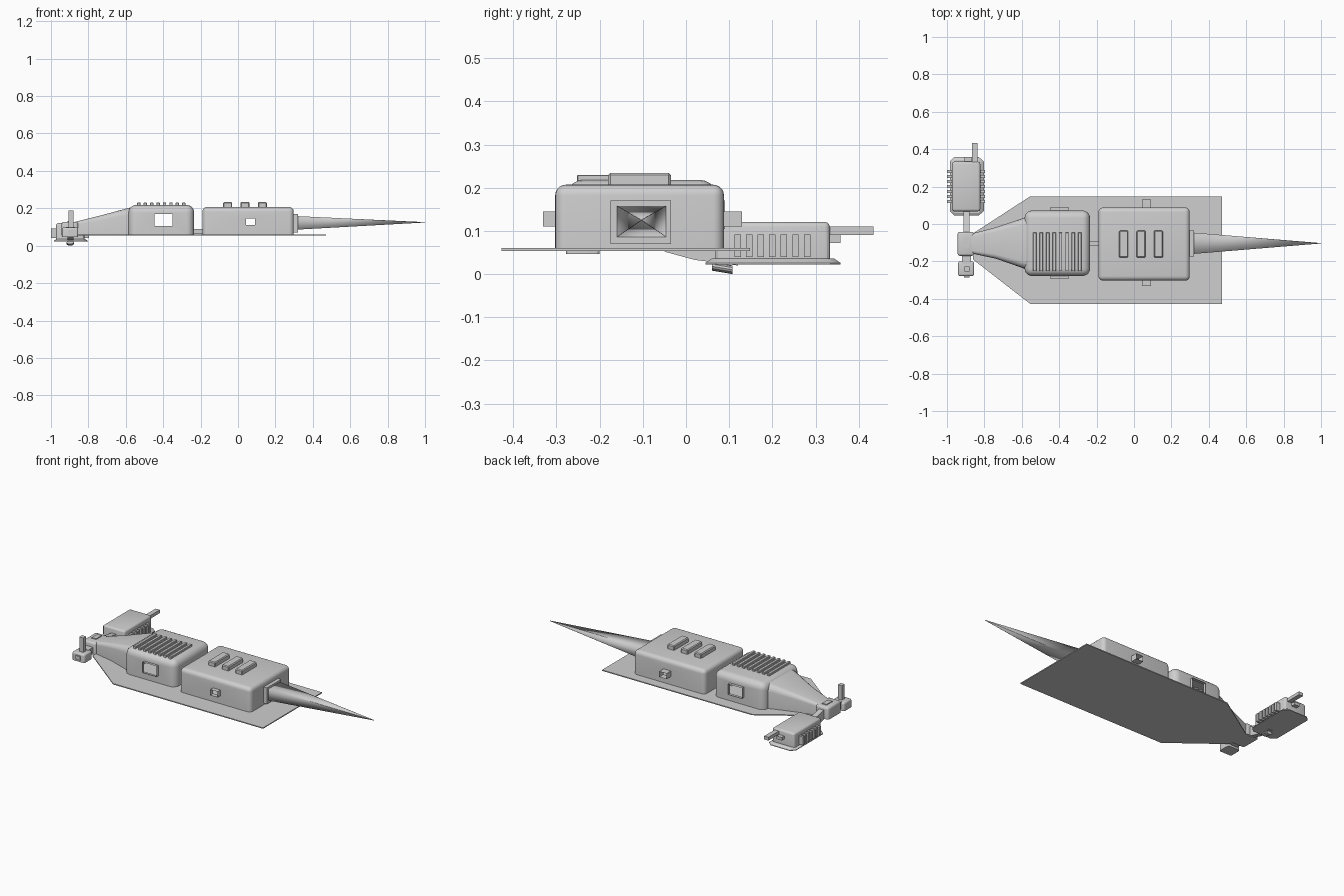
import bpy, bmesh, math
from mathutils import Vector

if "Cube" in bpy.data.objects:
    bpy.data.objects.remove(bpy.data.objects["Cube"])

grey = bpy.data.materials.new("plain grey")
grey.diffuse_color = (0.62, 0.62, 0.62, 1)
grey.use_nodes = True
grey.node_tree.nodes["Principled BSDF"].inputs["Base Color"].default_value = grey.diffuse_color


def finish(name, bm, angle=30):
    bmesh.ops.recalc_face_normals(bm, faces=bm.faces)
    me = bpy.data.meshes.new(name)
    bm.to_mesh(me)
    bm.free()
    me.materials.append(grey)
    ob = bpy.data.objects.new(name, me)
    bpy.context.collection.objects.link(ob)
    bpy.ops.object.select_all(action='DESELECT')
    ob.select_set(True)
    bpy.context.view_layer.objects.active = ob
    bpy.ops.object.shade_smooth_by_angle(angle=math.radians(angle))
    return ob


def box_bm(x, y, z, bevel=0.0, seg=1, keep_bottom=True):
    bm = bmesh.new()
    bmesh.ops.create_cube(bm, size=1)
    for v in bm.verts:
        v.co = Vector([a + (b - a) * (c + 0.5) for (a, b), c in zip((x, y, z), v.co)])
    if bevel:
        edges = [e for e in bm.edges
                 if not keep_bottom or max(v.co.z for v in e.verts) > z[0] + 1e-5]
        bmesh.ops.bevel(bm, geom=edges, offset=bevel, segments=seg, profile=0.5, affect='EDGES')
    return bm


def box(name, x, y, z, bevel=0.0, seg=1):
    return finish(name, box_bm(x, y, z, bevel, seg))


def loft(name, rings, angle=30, caps=True):
    bm = bmesh.new()
    rows = [[bm.verts.new(p) for p in r] for r in rings]
    n = len(rows[0])
    for a, b in zip(rows, rows[1:]):
        for i in range(n):
            j = (i + 1) % n
            bm.faces.new((a[i], a[j], b[j], b[i]))
    if caps:
        bm.faces.new(rows[0])
        bm.faces.new(rows[-1])
    return finish(name, bm, angle)


def section(x, y, z, c):
    # Rectangle across x with its upper corners rounded by c
    pts = [(y[0], z[0]), (y[1], z[0])]
    for cy, start in ((y[1] - c, 0), (y[0] + c, 90)):
        for k in range(5):
            t = math.radians(start + 22.5 * k)
            pts.append((cy + c * math.cos(t), z[1] - c + c * math.sin(t)))
    return [(x, p, q) for p, q in pts]


def rect_y(y, x, z):
    return [(x[0], y, z[0]), (x[1], y, z[0]), (x[1], y, z[1]), (x[0], y, z[1])]


def hollow_body(name, x, y, z, bevel, hx, hz):
    # Rounded shell with matching openings on both long sides
    body = finish(name, box_bm(x, y, z, bevel, 5))
    cutter = finish(name + "_cutter", box_bm(hx, (y[0] - 0.1, y[1] + 0.1), hz))
    cutter.hide_render = True
    mod = body.modifiers.new("opening", 'BOOLEAN')
    mod.operation, mod.solver, mod.object = 'DIFFERENCE', 'EXACT', cutter
    bpy.context.view_layer.objects.active = body
    bpy.ops.object.modifier_apply(modifier=mod.name)
    bpy.data.objects.remove(cutter)
    bm = bmesh.new()
    bm.from_mesh(body.data)
    e = 0.002
    tunnel = []
    for f in bm.faces:
        c = f.calc_center_median()
        if (hx[0] - e < c.x < hx[1] + e and hz[0] - e < c.z < hz[1] + e
                and y[0] + 0.03 < c.y < y[1] - 0.03):
            tunnel.append(f)
    bmesh.ops.delete(bm, geom=tunnel, context='FACES')
    bm.to_mesh(body.data)
    bm.free()


# Thin base plate with tapered nose
outline = [(0.47, -0.427), (0.47, 0.148), (-0.555, 0.148), (-0.86, -0.05),
           (-0.86, -0.19), (-0.555, -0.427)]
loft("base_plate", [[(x, y, z) for x, y in outline] for z in (0.054, 0.06)])

# Two main housings
hollow_body("rear_housing", (-0.19, 0.298), (-0.303, 0.088), (0.06, 0.207), 0.025,
            (0.042, 0.092), (0.11, 0.145))
hollow_body("front_housing", (-0.585, -0.235), (-0.278, 0.072), (0.06, 0.218), 0.04,
            (-0.446, -0.35), (0.105, 0.17))

# Open side sleeves around the openings
for side, a, b in (("front", -0.303, -0.331), ("back", 0.088, 0.13)):
    loft("rear_sleeve_" + side, [rect_y(y, (0.042, 0.092), (0.11, 0.145)) for y in (a, b)],
         caps=False)
for side, a, b in (("front", -0.278, -0.294), ("back", 0.072, 0.09)):
    loft("front_sleeve_" + side, [rect_y(y, (-0.446, -0.35), (0.105, 0.17)) for y in (a, b)],
         caps=False)

# Long pointed spike and its collar
box("spike_collar", (0.29, 0.32), (-0.175, -0.035), (0.07, 0.17))
loft("spike", [[(x, -0.103 + sy * w, zc + sz * h) for sy, sz in
                ((-1, -1), (1, -1), (1, 1), (-1, 1))]
               for x, w, h, zc in ((0.315, 0.057, 0.036, 0.122), (1.0, 0.001, 0.001, 0.125))],
     angle=100)

# Top bars and grille slats
for i in range(3):
    x = -0.055 + 0.0925 * i
    box(f"top_bar_{i}", (x - 0.024, x + 0.024), (-0.18, -0.035), (0.2, 0.234), 0.005)
for i in range(8):
    x = -0.53 + 0.0343 * i
    box(f"grille_slat_{i}", (x - 0.009, x + 0.009), (-0.252, -0.045), (0.208, 0.23), 0.002)

# Link between the housings
box("housing_link", (-0.25, -0.18), (-0.115, -0.09), (0.062, 0.09))

# Tapered neck and head block
loft("neck", [section(-0.56, (-0.25, 0.045), (0.06, 0.208), 0.045),
              section(-0.61, (-0.23, 0.025), (0.06, 0.195), 0.035),
              section(-0.74, (-0.185, -0.018), (0.06, 0.16), 0.025),
              section(-0.88, (-0.155, -0.055), (0.06, 0.125), 0.015)], angle=40)
box("head_block", (-0.943, -0.855), (-0.17, -0.042), (0.055, 0.128), 0.012, 3)
box("head_plate", (-0.912, -0.882), (-0.125, -0.07), (0.125, 0.133))

# Post on its own small base, beside the head
box("post_link", (-0.92, -0.872), (-0.215, -0.16), (0.06, 0.1))
box("post_base", (-0.94, -0.855), (-0.278, -0.2), (0.047, 0.098), 0.01, 3)
box("post", (-0.907, -0.88), (-0.253, -0.226), (0.09, 0.187))
box("post_base_cap", (-0.91, -0.88), (-0.286, -0.27), (0.06, 0.085))

# Sloping arm to the side pod
loft("pod_arm", [rect_y(-0.05, (-0.912, -0.88), (0.052, 0.11)),
                 rect_y(0.02, (-0.912, -0.88), (0.033, 0.095)),
                 rect_y(0.12, (-0.912, -0.88), (0.02, 0.08))])

# Side pod: body, flange, ribs and end bars
box("pod_body", (-0.973, -0.822), (0.068, 0.333), (0.025, 0.121), 0.012, 3)
loft("pod_flange", [[(x, y, z) for x, y in
                     ((-0.985 + g, 0.07 + g), (-0.96, 0.045 + g), (-0.83, 0.045 + g),
                      (-0.803 - g, 0.07 + g), (-0.803 - g, 0.335 - g), (-0.83, 0.358 - g),
                      (-0.96, 0.358 - g), (-0.985 + g, 0.335 - g))]
                    for z, g in ((0.022, 0), (0.026, 0), (0.036, 0.015))])
for i in range(7):
    y = 0.12 + 0.0267 * i
    for side, x in (("left", (-1.0, -0.96)), ("right", (-0.835, -0.796))):
        box(f"pod_rib_{side}_{i}", x, (y - 0.0075, y + 0.0075), (0.04, 0.092))
box("pod_long_bar", (-0.867, -0.838), (0.32, 0.434), (0.09, 0.11))
box("pod_short_bar", (-0.905, -0.87), (0.32, 0.358), (0.072, 0.09))

# Small peg below the pod
loft("pod_peg", [[(-0.897 + 0.02 * math.cos(t), y, zc + 0.01 * math.sin(t))
                  for t in [math.tau * k / 12 for k in range(12)]]
                 for y, zc in ((0.06, 0.018), (0.108, 0.01))])
